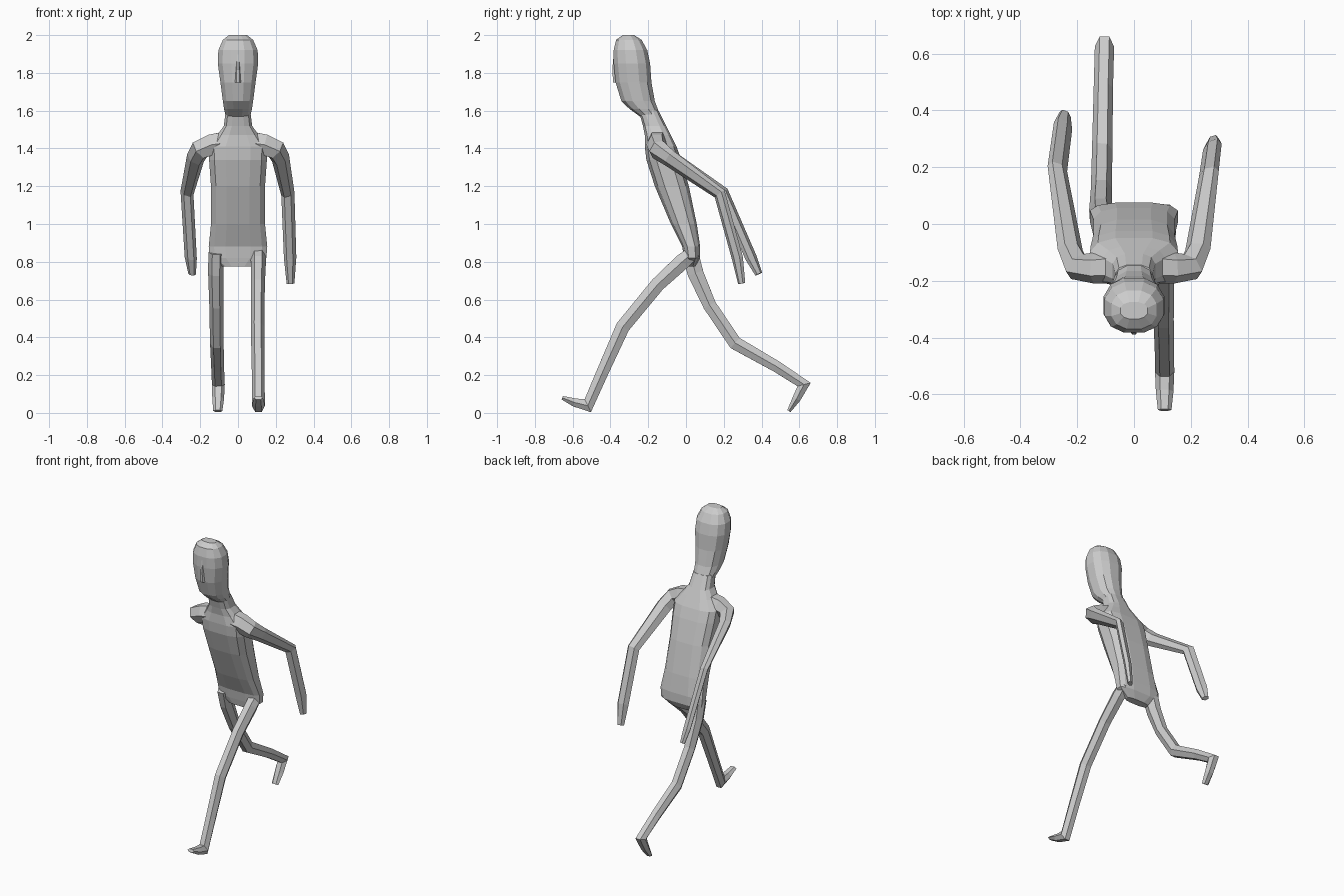
import bpy
import bmesh
import math
from mathutils import Vector


def loft(name, rings):
    """Skin a list of equal-length point rings and cap both ends."""
    bm = bmesh.new()
    vr = [[bm.verts.new(p) for p in ring] for ring in rings]
    n = len(vr[0])
    for a, b in zip(vr, vr[1:]):
        for i in range(n):
            j = (i + 1) % n
            bm.faces.new((a[i], a[j], b[j], b[i]))
    bm.faces.new(vr[0])
    bm.faces.new(vr[-1])
    bmesh.ops.recalc_face_normals(bm, faces=bm.faces)
    me = bpy.data.meshes.new(name)
    bm.to_mesh(me)
    bm.free()
    ob = bpy.data.objects.new(name, me)
    bpy.context.collection.objects.link(ob)
    return ob


def section(z, y0, y1, hx, power, n=12):
    """Horizontal rounded-box ring between y0 (front) and y1 (back)."""
    f = lambda v: math.copysign(abs(v) ** power, v)
    top = math.cos(math.pi / n) ** power
    pts = []
    for i in range(n):
        a = (i + 0.5) * 2 * math.pi / n
        pts.append(Vector((hx * f(math.cos(a)) / top,
                           (y0 + y1) / 2 + (y1 - y0) / 2 * f(math.sin(a)) / top, z)))
    return pts


def limb(name, path, side, n=6):
    """Six-sided tube; path rows are x, y, z, half width, half thickness."""
    pts = [Vector(p[:3]) for p in path]
    dirs = [(b - a).normalized() for a, b in zip(pts, pts[1:])]
    s, prev, rings = Vector(side), None, []
    for i, p in enumerate(pts):
        t = (dirs[max(i - 1, 0)] + dirs[min(i, len(dirs) - 1)]).normalized()
        if prev:
            s = prev.rotation_difference(t) @ s
        s = (s - t * s.dot(t)).normalized()
        u, prev = t.cross(s), t
        w, h = path[i][3], path[i][4] / math.sin(math.pi / 3)
        rings.append([p + s * w * math.cos(k * 2 * math.pi / n)
                      + u * h * math.sin(k * 2 * math.pi / n) for k in range(n)])
    return loft(name, rings)


# Leaning torso, from crotch to neck
torso = [(0.775, 0.0, 0.05, 0.08), (0.82, -0.01, 0.075, 0.15), (0.88, -0.02, 0.075, 0.155),
         (1.0, -0.08, 0.057, 0.143), (1.2, -0.165, 0.015, 0.143), (1.34, -0.21, -0.025, 0.153),
         (1.41, -0.218, -0.05, 0.155), (1.47, -0.218, -0.08, 0.11), (1.52, -0.228, -0.105, 0.075),
         (1.6, -0.25, -0.145, 0.065)]
loft("torso", [section(*r, 0.65) for r in torso])

# Long head
head = [(1.57, -0.245, -0.135, 0.065), (1.61, -0.3, -0.15, 0.074), (1.65, -0.342, -0.165, 0.08),
        (1.75, -0.373, -0.183, 0.093), (1.85, -0.383, -0.19, 0.107), (1.92, -0.383, -0.205, 0.104),
        (1.975, -0.37, -0.235, 0.08), (2.0, -0.335, -0.275, 0.048)]
loft("head", [section(*r, 0.85) for r in head])

# Nose ridge
limb("nose", [(0, -0.372, 1.93, 0.006, 0.008), (0, -0.375, 1.82, 0.013, 0.015),
              (0, -0.372, 1.75, 0.016, 0.014)], (1, 0, 0))

# Arms swept back; each has its own elbow, wrist and fingertip
arms = {"left_arm": (1, (0.264, 0.178, 1.16), (0.276, 0.272, 0.82), (0.278, 0.295, 0.685)),
        "right_arm": (-1, (0.27, 0.195, 1.165), (0.25, 0.345, 0.82), (0.243, 0.385, 0.735))}
for name, (sx, elbow, wrist, tip) in arms.items():
    rows = [(0.06, -0.15, 1.43, 0.06, 0.06), (0.14, -0.155, 1.42, 0.055, 0.055),
            (0.2, -0.15, 1.395, 0.05, 0.05), (0.225, -0.09, 1.35, 0.037, 0.045),
            (*elbow, 0.025, 0.035), (*wrist, 0.023, 0.033), (*tip, 0.016, 0.02)]
    limb(name, [(sx * r[0], *r[1:]) for r in rows], (0, 1, 0))

# Leading leg and foot
limb("front_leg", [(0.105, 0.045, 0.855, 0.042, 0.035), (0.108, -0.02, 0.8, 0.04, 0.042),
                   (0.105, -0.15, 0.68, 0.037, 0.038), (0.104, -0.335, 0.455, 0.036, 0.037),
                   (0.107, -0.44, 0.22, 0.034, 0.032), (0.108, -0.52, 0.038, 0.034, 0.038),
                   (0.108, -0.59, 0.055, 0.031, 0.022), (0.108, -0.655, 0.08, 0.024, 0.01)],
     (1, 0, 0))

# Trailing leg and foot
limb("back_leg", [(-0.115, 0.02, 0.85, 0.042, 0.045), (-0.118, 0.05, 0.74, 0.04, 0.042),
                  (-0.115, 0.125, 0.57, 0.037, 0.035), (-0.112, 0.26, 0.37, 0.036, 0.036),
                  (-0.108, 0.48, 0.245, 0.034, 0.03), (-0.104, 0.625, 0.15, 0.034, 0.036),
                  (-0.105, 0.585, 0.075, 0.031, 0.022), (-0.107, 0.545, 0.01, 0.024, 0.01)],
     (1, 0, 0))
